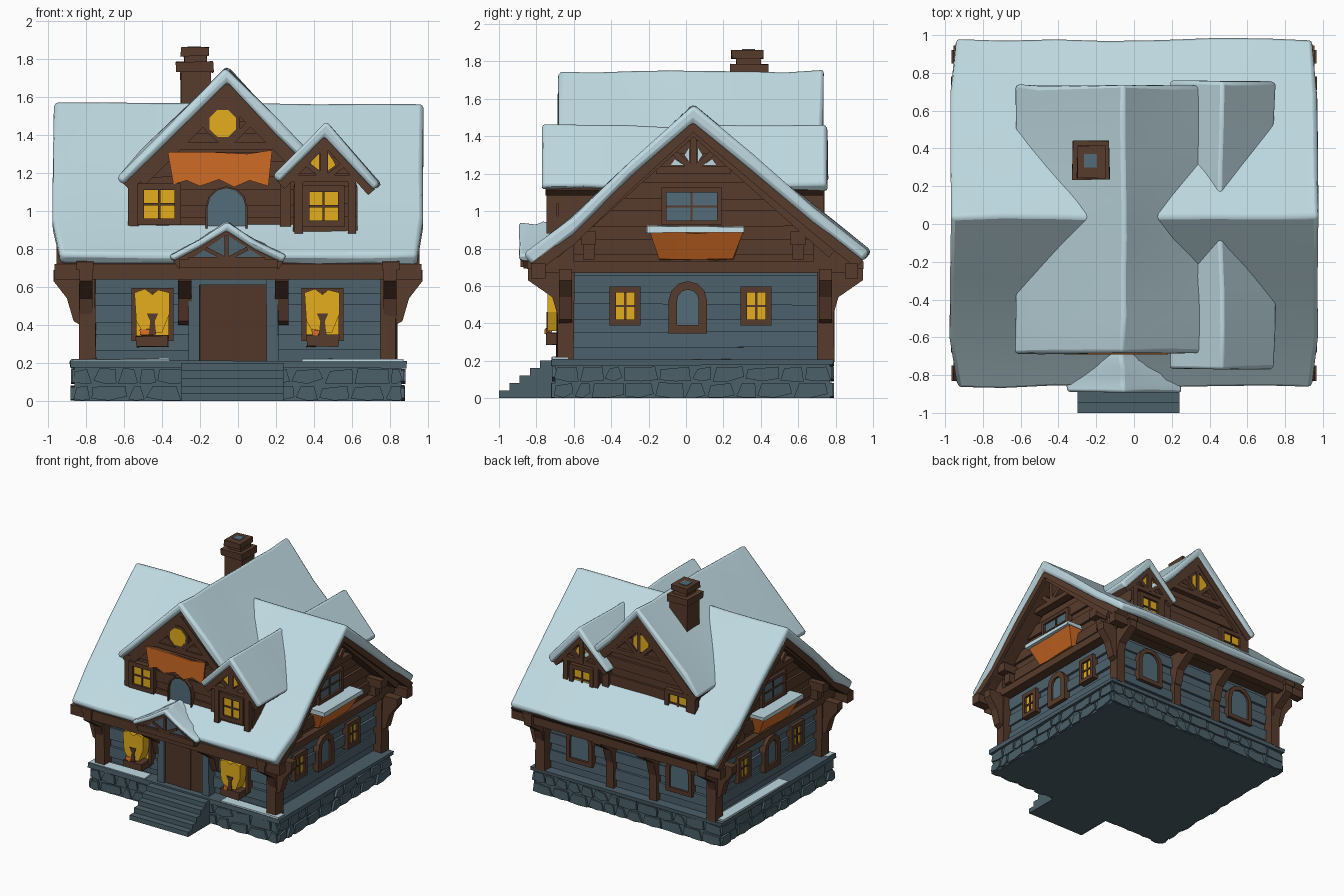
import bpy, bmesh, math, random
from mathutils import Vector

if "Cube" in bpy.data.objects:
    bpy.data.objects.remove(bpy.data.objects["Cube"])

random.seed(4)
R = random.uniform


def mat(name, rgb):
    m = bpy.data.materials.new(name)
    m.diffuse_color = (*rgb, 1)
    m.use_nodes = True
    m.node_tree.nodes["Principled BSDF"].inputs["Base Color"].default_value = m.diffuse_color
    return m


SNOW = mat("snow", (0.52, 0.70, 0.755))
WOOD = mat("brown_wood", (0.095, 0.043, 0.025))
DOOR = mat("door_wood", (0.085, 0.038, 0.024))
BLUE = mat("blue_timber", (0.075, 0.122, 0.155))
STONE = mat("stone", (0.072, 0.115, 0.14))
GLOW = mat("lit_glass", (0.77, 0.42, 0.012))
PANE = mat("grey_glass", (0.085, 0.15, 0.19))
CLOTH = mat("orange_cloth", (0.62, 0.145, 0.018))


def prism(name, axis, poly, a, b, m, cuts=1, jitter=0, bevel=0, band=False):
    """Extrude a 2D outline along an axis; band outlines get quad end caps."""
    bm = bmesh.new()
    rings = []
    for i in range(cuts + 1):
        d = a + (b - a) * i / cuts
        ring = []
        for u, v in poly:
            co = {'x': (d, u, v), 'y': (u, d, v), 'z': (u, v, d)}[axis]
            ring.append(bm.verts.new([c + R(-jitter, jitter) for c in co]))
        rings.append(ring)
    n = len(poly)
    for p, q in zip(rings, rings[1:]):
        for j in range(n):
            bm.faces.new((p[j], p[(j + 1) % n], q[(j + 1) % n], q[j]))
    for r in (rings[0], rings[-1]):
        if band:
            for j in range(n // 2 - 1):
                bm.faces.new((r[j], r[j + 1], r[n - 2 - j], r[n - 1 - j]))
        else:
            bm.faces.new(r)
    bmesh.ops.recalc_face_normals(bm, faces=bm.faces[:])
    me = bpy.data.meshes.new(name)
    bm.to_mesh(me)
    bm.free()
    me.materials.append(m)
    ob = bpy.data.objects.new(name, me)
    bpy.context.collection.objects.link(ob)
    if bevel:
        md = ob.modifiers.new("soft_edges", 'BEVEL')
        md.width, md.segments = bevel, 2
        md.limit_method, md.angle_limit = 'ANGLE', math.radians(50)
        bpy.ops.object.select_all(action='DESELECT')
        ob.select_set(True)
        bpy.context.view_layer.objects.active = ob
        bpy.ops.object.shade_smooth_by_angle(angle=math.radians(40))
    return ob


def slab(name, axis, u0, u1, v0, v1, a, b, m, **k):
    return prism(name, axis, [(u0, v0), (u1, v0), (u1, v1), (u0, v1)], a, b, m, **k)


def bar(name, axis, p, q, w, a, b, m=WOOD):
    """Straight timber between two points in the plane across an axis."""
    p, q = Vector(p), Vector(q)
    n = (q - p).orthogonal().normalized() * w / 2
    return prism(name, axis, [p + n, q + n, q - n, p - n], a, b, m)


def roof(name, axis, line, a, b, snow=0.08, deck=0.07):
    """Snow layer over a timber deck that follows the same line."""
    def drop(t):
        pts = [(u, v - t) for u, v in line]
        for i, j in ((0, 1), (-1, -2)):
            k = t * .5 / abs(line[j][0] - line[i][0])
            pts[i] = tuple(pts[i][c] + (pts[j][c] - pts[i][c]) * k for c in (0, 1))
        return pts
    prism(name + "_deck", axis, drop(snow - .01) + drop(snow + deck)[::-1], a + 0.02, b - 0.02, WOOD, band=True)
    return prism(name + "_snow", axis, line + drop(snow)[::-1], a, b, SNOW,
                 cuts=7, jitter=0.009, bevel=0.022, band=True)


def gable_logs(name, axis, c, z0, apex, slope, wmax, a, b, rows):
    """Stacked planks that narrow toward the apex."""
    h = (apex - z0) / rows
    for i in range(rows):
        v0, v1 = z0 + i * h - .012, z0 + (i + 1) * h
        w0, w1 = (max(0.01, min(wmax, (apex - v) * slope)) for v in (v0, v1))
        o = 0.012 if i % 2 else -0.008
        prism(name, axis, [(c - w0, v0), (c + w0, v0 + R(-.008, .008)), (c + w1, v1), (c - w1, v1)],
              a - o - R(0, .008), b + o + R(0, .008), WOOD)


def truss(name, axis, c, z, apex, half, a, b, w=0.04):
    """Collar beam, king post and two struts."""
    bar(name, axis, (c - half, z), (c + half, z), w, a, b)
    bar(name, axis, (c, z), (c, apex), w * .8, a, b)
    for s in (-1, 1):
        bar(name, axis, (c, z), (c + s * half * .55, z + (apex - z) * .45), w * .8, a, b)


def window(name, axis, s, pos, c, z0, z1, w, m, arch=False, t=0.035):
    """Framed pane on the wall at s * pos."""
    def outline(g):
        x0, x1, h = c - w / 2 - g, c + w / 2 + g, w / 2 + g
        if not arch:
            return [(x0, z0 - g), (x1, z0 - g), (x1, z1 + g), (x0, z1 + g)]
        top = [(c + h * math.cos(k * math.pi / 6), z1 - w / 2 + h * math.sin(k * math.pi / 6))
               for k in range(7)]
        return [(x0, z0 - g), (x1, z0 - g)] + top
    prism(name + "_pane", axis, outline(0), s * (pos - .02), s * (pos + 0.022), m)
    o, i = outline(t), outline(0)
    for k in range(len(o)):
        j = (k + 1) % len(o)
        if (Vector(o[k]) - Vector(o[j])).length > 0.001:
            prism(name + "_frame", axis, [o[k], o[j], i[j], i[k]], s * (pos - .02), s * (pos + .04), WOOD)
    if not arch:
        bar(name + "_bar", axis, (c, z0), (c, z1), .012, s * pos, s * (pos + .03))
        bar(name + "_bar", axis, (c - w / 2, (z0 + z1) / 2), (c + w / 2, (z0 + z1) / 2), .012,
            s * pos, s * (pos + .03))


def bracket(axis, pos, base, s, reach=.15):
    prism("bracket", axis, [(base, .40), (base + s * .035, .42), (base + s * .07, .54),
                            (base + s * reach, .63), (base + s * reach, .69), (base, .69)],
          pos - .035, pos + .035, WOOD)


# Stone foundation with irregular stones and a ledge
slab("foundation", 'z', -.86, .86, -.70, .77, 0, .19, STONE)
slab("foundation_ledge", 'z', -.885, .885, -.72, .79, .175, .21, STONE, jitter=.005)
for axis, lo, hi, ends in (('y', -.87, .87, (-.70, .77)), ('x', -.71, .78, (-.86, .86))):
    for d in ends:
        s = 1 if d > 0 else -1
        for r in range(2):
            u = lo
            while u < hi - .03:
                w = min(R(.09, .2), hi - u)
                z = .088 * r
                p = [(u + .004, z + R(.0, .02)), (u + w * .5, z + .002), (u + w - .004, z + R(0, .03)),
                     (u + w - R(.004, .03), z + .08), (u + R(.004, .04), z + R(.065, .085))]
                prism("stone", axis, p, d - s * .01, d + s * R(.008, .022), STONE)
                u += w

# Front steps
for i in range(5):
    slab("step", 'z', -.30, .24, -1 + i * .055, -.62, i * .04, (i + 1) * .04, STONE)

# Snow lying on the ledge
for x0, x1, y0, y1 in ((-.87, -.36, -.715, -.63), (.34, .87, -.715, -.63), (-.88, -.79, -.1, .76)):
    slab("ledge_snow", 'z', x0, x1, y0, y1, .2, .222, SNOW, jitter=.004)

# Ground floor logs
for i in range(7):
    o = (0.014 if i % 2 else -.006)
    z = .2 + i * .075
    slab("wall_log", 'z', -.765 - o, .765 + o, -.61 - o, .71 + o, z - .008, z + .078, BLUE, jitter=.006)

# Corner posts, brackets, beams and blocks under the eaves
for sx in (-1, 1):
    for y, sy in ((-.645, -1), (.745, 1)):
        slab("corner_post", 'z', sx * .75, sx * .835, y - .045, y + .045, .2, .71, WOOD, jitter=.006)
        bracket('y', y, sx * .83, sx, .14)
        bracket('x', sx * .80, y, sy, .2)
    for k, k1 in ((-.60, -.85), (.68, .95)):
        prism("gable_knee", 'x', [(k, .69), (k1, .69), (k1, .73), (k, .90)], sx * .76, sx * .85, WOOD)
    slab("side_beam", 'z', sx * .76, sx * .85, -.80, .88, .67, .73, WOOD)
    for y in (-.52, .60):
        slab("purlin_end", 'z', sx * .7, sx * .93, y - .04, y + .04, .82, .89, WOOD)
        slab("gable_block", 'z', sx * .7, sx * .87, y - .03, y + .03, .74, .85, WOOD)
for y0, y1 in ((-.83, -.75), (.85, .92)):
    slab("eave_beam", 'x', y0, y1, .64, .72, -.965, .965, WOOD)
for x in (-.28, .23):
    bracket('x', x, -.62, -1, .2)
for x in (-.22, .18):
    bracket('x', x, .72, 1, .2)
    slab("back_post", 'z', x - .035, x + .035, .69, .75, .2, .7, WOOD)

# Upper walls
gable_logs("side_gable_log", 'x', .04, .70, 1.46, 1.06, .80, -.80, .80, 10)
gable_logs("large_dormer_log", 'y', -.06, .82, 1.63, .97, .5, -.642, .67, 11)
gable_logs("small_dormer_log", 'y', .46, .82, 1.36, .95, .17, -.69, .70, 7)

# Roofs, with the main snow drawn in at its corners
main = roof("main_roof", 'x', [(-.87, .77), (-.60, .97), (-.3, 1.26), (.04, 1.57), (.36, 1.30), (.68, 1.03),
                               (.985, .785)], -.975, .975, .09, .06)
for v in main.data.vertices:
    if abs(v.co.x) > .9 and not -.75 < v.co.y < .8:
        v.co.x *= .965
roof("large_dormer_roof", 'y', [(-.64, 1.18), (-.5, 1.32), (-.06, 1.755), (.2, 1.48), (.45, 1.23)], -.685, .735)
roof("small_dormer_roof", 'y', [(.18, 1.18), (.46, 1.465), (.75, 1.14)], -.77, .755, .07, .06)
roof("porch_roof", 'y', [(-.36, .765), (-.2, .85), (-.06, .94), (.08, .85), (.26, .765)], -.89, -.6, .05, .045)

# Gable trusses, rafters and small gable lights
for s, m in ((-1, GLOW), (1, SNOW)):
    truss("side_truss", 'x', .04, 1.22, 1.44, .2, s * .82, s * .89)
    for t in (-1, 1):
        bar("side_rafter", 'x', (.04, 1.43), (.04 + t * .74, .77), .05, s * .8, s * .93)
        prism("side_gable_light", 'x', [(.04 + t * .022, 1.26), (.04 + t * .05, 1.30), (.04 + t * .022, 1.345)],
              s * .8, s * .83, m)
        prism("side_gable_light", 'x', [(.04 + t * .05, 1.245), (.04 + t * .125, 1.245), (.04 + t * .10, 1.28)],
              s * .8, s * .83, m)
for a, b in ((-.67, -.62), (.66, .71)):
    truss("large_truss", 'y', -.06, 1.34, 1.63, .24, a, b)
    for t in (-1, 1):
        bar("large_rafter", 'y', (-.06, 1.60), (-.06 + t * .45, 1.15), .05, a, b)
    for x in (-.55, .25):
        slab("dormer_post", 'x', a, b, .88, 1.18, x - .03, x + .03, WOOD)
for a, b in ((-.745, -.69), (.69, .735)):
    truss("small_truss", 'y', .46, 1.17, 1.36, .2, a, b, .035)
    for t in (-1, 1):
        slab("small_dormer_post", 'x', a, b, .88, 1.16, .46 + t * .14 - .022, .46 + t * .14 + .022, WOOD)
        prism("small_gable_light", 'y', [(.445 + t * .015, 1.20), (.445 + t * .07, 1.24), (.445 + t * .055, 1.27),
                                         (.445 + t * .015, 1.325)], a * .985, a + (b - a) * .6, GLOW)
    slab("small_gable_light_post", 'x', a - .003, b + .003, 1.17, 1.36, .432, .458, WOOD)

# Porch with door
slab("porch_wall", 'x', -.655, -.58, .2, .73, -.25, .20, BLUE)
for x0, x1 in ((-.26, -.20), (.15, .21)):
    slab("porch_jamb", 'x', -.685, -.6, .19, .71, x0, x1, BLUE, jitter=.005)
slab("porch_lintel", 'x', -.68, -.6, .61, .70, -.26, .21, BLUE)
for i in range(3):
    slab("door_board", 'x', -.668 - .004 * (i % 2), -.6, .185, .61, -.2 + i * .117, -.2 + (i + 1) * .117, DOOR)
prism("porch_gable", 'y', [(-.27, .73), (.17, .73), (-.06, .875)], -.873, -.62, BLUE)
slab("porch_beam", 'x', -.885, -.80, .70, .745, -.31, .21, WOOD)
truss("porch_truss", 'y', -.06, .745, .87, .2, -.883, -.85, .025)

# Glowing front bay windows
for c in (-.45, .445):
    window("front_window", 'y', -1, .62, c, .34, .57, .17, GLOW, t=.025)
    prism("front_lantern", 'y', [(c - .05, .36), (c + .05, .36), (c + .09, .46), (c + .09, .57),
                                 (c + .03, .585), (c, .56), (c - .04, .59), (c - .095, .57), (c - .085, .42)],
          -.74, -.61, GLOW)
    slab("front_sill", 'x', -.745, -.61, .285, .345, c - .085, c + .085, WOOD, jitter=.006)
    slab("flower", 'x', -.75, -.72, .345, .375, c - .06, c - .02, CLOTH, jitter=.008)
    prism("lantern_bracket", 'y', [(c - .02, .35), (c + .02, .35), (c + .012, .42), (c + .03, .46),
                                   (c - .03, .46), (c - .012, .42)], -.746, -.73, WOOD)

# Side windows and hanging flower boxes
for s in (-1, 1):
    for c in (-.325, .375):
        window("side_window", 'x', s, .77, c, .42, .565, .10, GLOW, t=.033)
    window("side_arch_window", 'x', s, .77, .01, .39, .58, .115, PANE, True, .045)
    window("side_upper_window", 'x', s, .80, .03, .95, 1.10, .27, PANE, t=.025)
    box = prism("side_flower_box", 'y', [(s * .78, .74), (s * .85, .74), (s * .92, .885), (s * .78, .885)],
                -.19, .30, CLOTH, cuts=4, jitter=.005)
    for v in box.data.vertices:
        if v.co.z < .8:
            v.co.y = .055 + (v.co.y - .055) * .8
    slab("flower_box_snow", 'z', s * .78, s * .94, -.21, .31, .885, .92, SNOW, jitter=.005)

# Back ground floor windows
for c in (.46, -.46):
    window("back_arch_window", 'y', 1, .715, c, .36, .60, .17, PANE, True)

# Dormer windows on both fronts
for s, big, small in ((-1, .645, .695), (1, .67, .70)):
    window("large_dormer_window", 'y', s, big, -.415, .96, 1.11, .16, GLOW)
    window("small_dormer_window", 'y', s, small, .45, .95, 1.10, .15, GLOW)
    for r, m, d in ((.098, WOOD, .03), (.076, GLOW, .036)):
        pts = [(-.08 + r * math.cos(k * math.pi / 4 + .4), 1.46 + r * math.sin(k * math.pi / 4 + .4))
               for k in range(8)]
        prism("round_window", 'y', pts, s * (big - .02), s * (big + d), m)

# Balcony door and ragged cloth banner
window("balcony_door", 'y', -1, .645, -.06, .88, 1.12, .20, PANE, True, .01)
prism("cloth_banner", 'y', [(-.37, 1.31), (-.34, 1.14), (-.27, 1.16), (-.2, 1.13), (-.1, 1.165), (-.02, 1.125),
                            (.06, 1.16), (.16, 1.13), (.18, 1.32), (.05, 1.30), (-.15, 1.31)], -.69, -.68, CLOTH)
slab("banner_rail", 'x', -.68, -.63, 1.28, 1.31, -.35, .17, WOOD)

# Chimney
for x0, x1, y0, y1, z0, z1 in ((-.30, -.14, .255, .42, 1.2, 1.73), (-.325, -.13, .235, .44, 1.73, 1.785),
                               (-.285, -.165, .27, .40, 1.78, 1.82), (-.30, -.155, .245, .415, 1.815, 1.86)):
    slab("chimney", 'z', x0, x1, y0, y1, z0, z1, WOOD, jitter=.004)
slab("chimney_flue", 'z', -.265, -.195, .30, .37, 1.85, 1.866, PANE)
